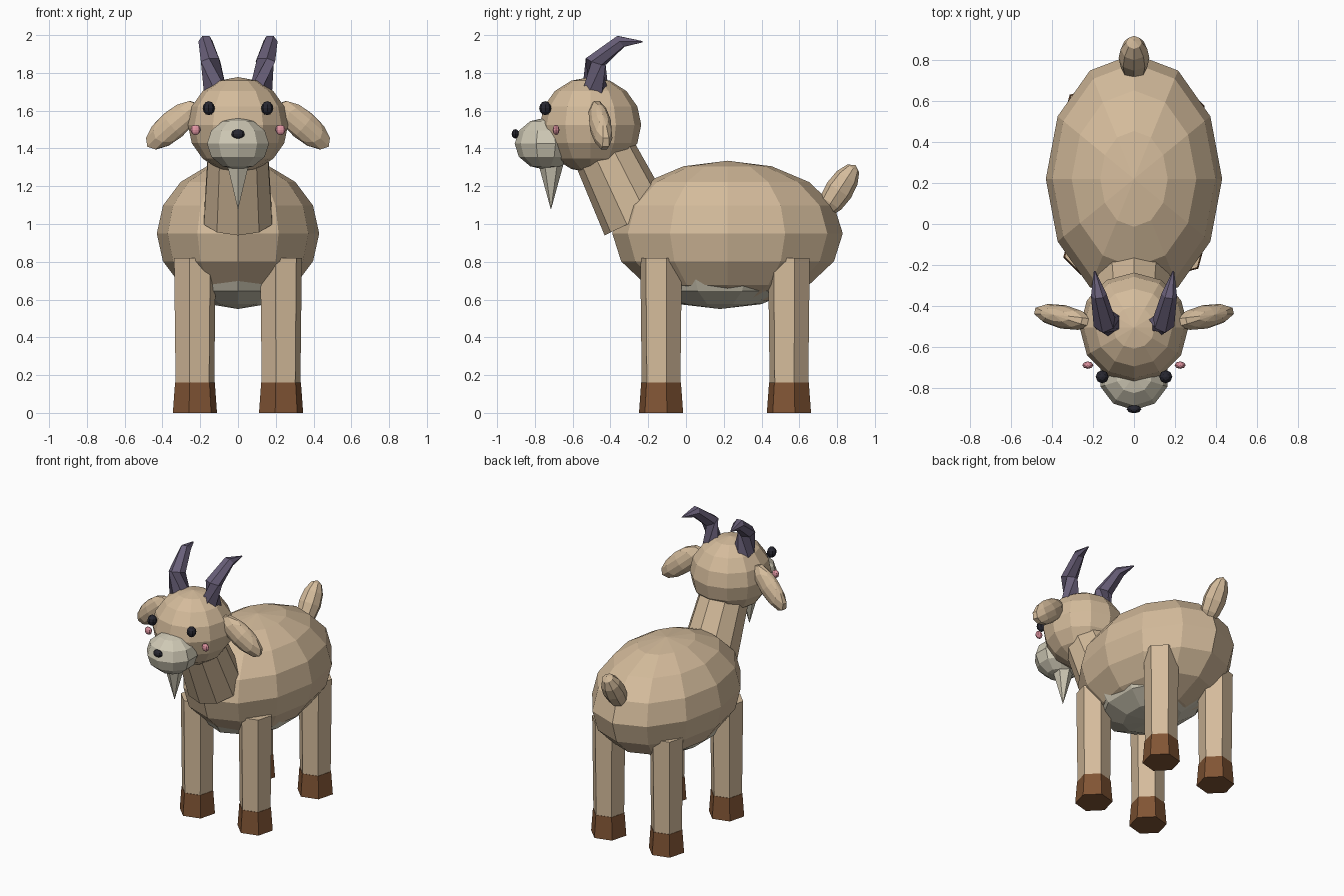
import bpy, bmesh
from math import radians, sin, cos, pi
from mathutils import Vector, Matrix, Euler

if "Cube" in bpy.data.objects:
    bpy.data.objects.remove(bpy.data.objects["Cube"])


def material(name, rgb):
    m = bpy.data.materials.new(name)
    m.diffuse_color = (*rgb, 1)
    m.use_nodes = True
    m.node_tree.nodes["Principled BSDF"].inputs["Base Color"].default_value = m.diffuse_color
    return m


TAN = material("tan_coat", (0.66, 0.50, 0.33))
CREAM = material("cream_coat", (0.62, 0.58, 0.46))
HOOF = material("hoof_brown", (0.22, 0.09, 0.035))
HORN = material("horn_grey", (0.14, 0.115, 0.19))
BLACK = material("black", (0.02, 0.02, 0.03))
PINK = material("pink", (0.75, 0.30, 0.36))


def finish(name, bm, mat):
    bmesh.ops.recalc_face_normals(bm, faces=bm.faces)
    me = bpy.data.meshes.new(name)
    bm.to_mesh(me)
    bm.free()
    me.materials.append(mat)
    ob = bpy.data.objects.new(name, me)
    bpy.context.collection.objects.link(ob)
    return ob


def ball(name, loc, size, mat, seg=10, rings=6, rot=(0, 0, 0)):
    """Faceted ellipsoid with radii `size`."""
    bm = bmesh.new()
    e = Euler([radians(a) for a in rot])
    bmesh.ops.create_uvsphere(bm, u_segments=seg, v_segments=rings, radius=1,
                              matrix=Matrix.LocRotScale(Vector(loc), e, Vector(size)))
    return finish(name, bm, mat)


def post(name, base, r1, r2, length, mat, sides, rot=(0, 0, 0)):
    """Tapered prism growing from `base` along its local z."""
    bm = bmesh.new()
    e = Euler([radians(a) for a in rot])
    m = Matrix.LocRotScale(Vector(base), e, None) @ Matrix.Translation((0, 0, length / 2))
    bmesh.ops.create_cone(bm, cap_ends=True, segments=sides, radius1=r1, radius2=r2,
                          depth=length, matrix=m)
    return finish(name, bm, mat)


def tube(name, path, mat, sides=6):
    """Tapered tube through (point, tangent, radius) stations."""
    bm = bmesh.new()
    rings = []
    for p, t, r in path:
        q = Vector(t).to_track_quat('Z', 'Y')
        rings.append([bm.verts.new(Vector(p) + q @ Vector((r * cos(2 * pi * i / sides),
                                                           r * sin(2 * pi * i / sides), 0)))
                      for i in range(sides)])
    for a, b in zip(rings, rings[1:]):
        for i in range(sides):
            j = (i + 1) % sides
            bm.faces.new((a[i], a[j], b[j], b[i]))
    bm.faces.new(rings[0])
    bm.faces.new(rings[-1])
    return finish(name, bm, mat)


# Trunk
ball("body", (0, 0.22, 0.95), (0.43, 0.61, 0.385), TAN, 12, 8)
ball("belly", (0, 0.18, 0.742), (0.325, 0.44, 0.192), CREAM, 10, 6)
ball("tail", (0, 0.81, 1.178), (0.075, 0.075, 0.16), TAN, 8, 6, (-33, 0, 0))
post("neck", (0, -0.26, 1.023), 0.19, 0.16, 0.5, TAN, 10, (26, 0, 0))

# Head
ball("head", (0, -0.505, 1.525), (0.265, 0.268, 0.253), TAN, 12, 8)
ball("muzzle", (0, -0.742, 1.425), (0.172, 0.165, 0.138), CREAM, 10, 6)
ball("nose", (0, -0.903, 1.477), (0.036, 0.02, 0.025), BLACK, 8, 6)
post("beard", (0, -0.715, 1.33), 0.07, 0.0, 0.255, CREAM, 6, (180, 0, 0))

for s, side in ((1, "right"), (-1, "left")):
    # Face details
    ball(f"{side}_eye", (s * 0.155, -0.745, 1.613), (0.032, 0.032, 0.037), BLACK, 8, 6)
    ball(f"{side}_cheek", (s * 0.225, -0.688, 1.498), (0.027, 0.018, 0.027), PINK, 8, 6)
    ball(f"{side}_ear", (s * 0.345, -0.453, 1.523), (0.185, 0.058, 0.078), TAN, 10, 6,
         (0, s * 40, s * 12))

    # Swept-back horns
    tube(f"{side}_horn", [
        ((s * 0.120, -0.480, 1.70), (s * 0.1, 0, 1), 0.070),
        ((s * 0.145, -0.478, 1.86), (s * 0.15, 0.35, 1), 0.056),
        ((s * 0.172, -0.345, 1.967), (s * 0.15, 1, 0.6), 0.038),
        ((s * 0.192, -0.230, 1.965), (s * 0.15, 1, -0.1), 0.004)], HORN)

    # Legs and hooves
    for end, y in (("front", -0.132), ("hind", 0.545)):
        post(f"{end}_{side}_leg", (s * 0.228, y, 0.08), 0.105, 0.114, 0.74, TAN, 6, (0, 0, -15))
        post(f"{end}_{side}_hoof", (s * 0.228, y, 0), 0.121, 0.109, 0.16, HOOF, 6, (0, 0, -15))
